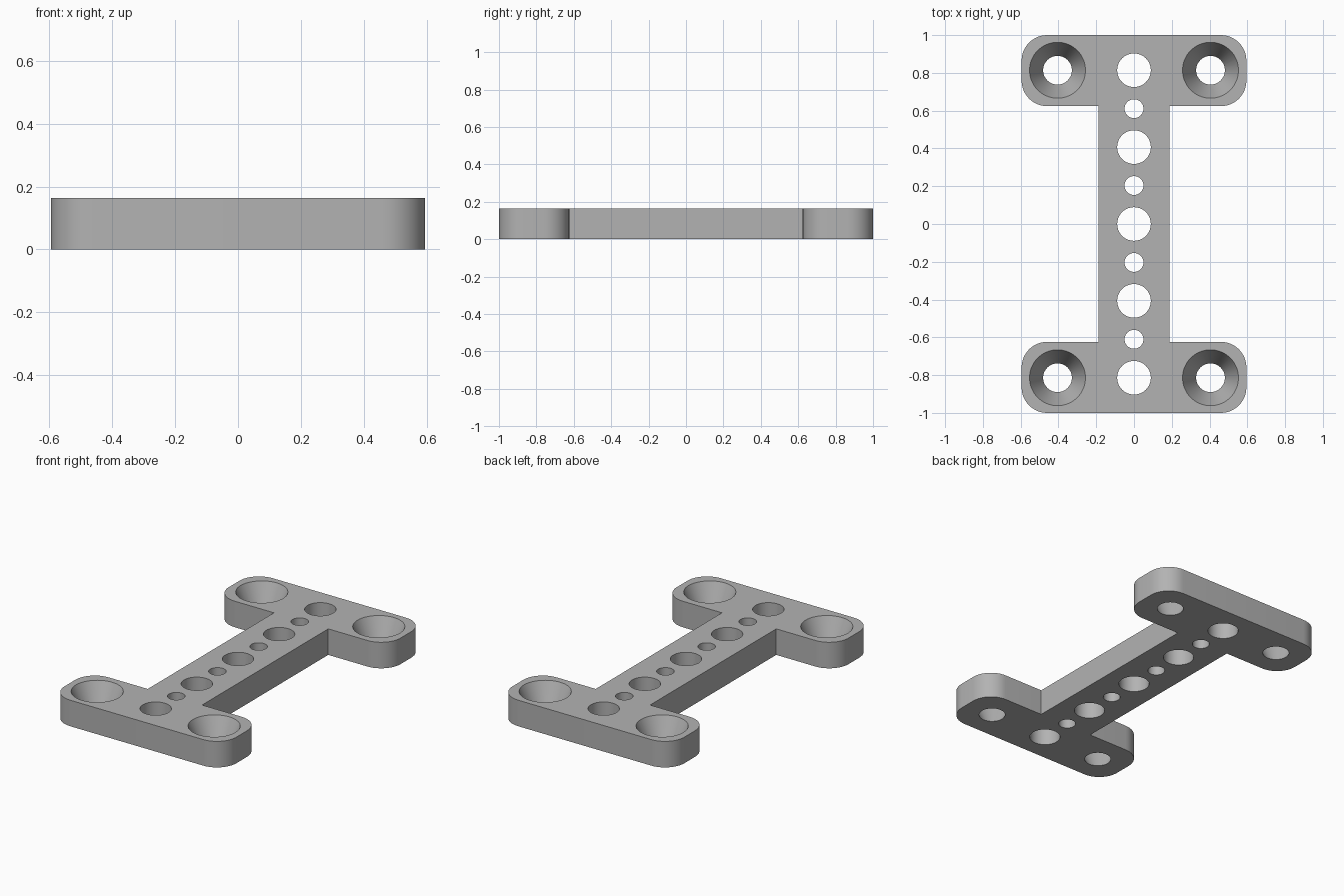
import bpy, bmesh, math
from mathutils import Matrix, Vector

if "Cube" in bpy.data.objects:
    bpy.data.objects.remove(bpy.data.objects["Cube"], do_unlink=True)

THICK = 0.163          # plate thickness
HALF_W, HALF_L = 0.595, 1.0
WEB, SHOULDER = 0.188, 0.624
CORNER = 0.135         # flange corner radius
PITCH = 0.2035         # spacing of the hole row

grey = bpy.data.materials.new("plain_grey")
grey.use_nodes = True
colour = (0.45, 0.45, 0.45, 1)
grey.diffuse_color = colour
grey.node_tree.nodes["Principled BSDF"].inputs["Base Color"].default_value = colour


def arc(cx, cy, start, steps=12):
    """Quarter circle, counter-clockwise from the start angle."""
    angles = [start + math.pi / 2 * i / steps for i in range(steps + 1)]
    return [(cx + CORNER * math.cos(a), cy + CORNER * math.sin(a)) for a in angles]


def make_object(name, bm):
    bmesh.ops.recalc_face_normals(bm, faces=bm.faces)
    mesh = bpy.data.meshes.new(name)
    bm.to_mesh(mesh)
    bm.free()
    mesh.materials.append(grey)
    obj = bpy.data.objects.new(name, mesh)
    bpy.context.collection.objects.link(obj)
    return obj


# I-shaped plate: half outline of the back flange, turned round for the front one
x = HALF_W - CORNER
half = [(WEB, SHOULDER)]
half += arc(x, SHOULDER + CORNER, -math.pi / 2)
half += arc(x, HALF_L - CORNER, 0)
half += arc(-x, HALF_L - CORNER, math.pi / 2)
half += arc(-x, SHOULDER + CORNER, math.pi)
half += [(-WEB, SHOULDER)]
outline = half + [(-px, -py) for px, py in half]

bm = bmesh.new()
base = bm.faces.new([bm.verts.new((px, py, 0)) for px, py in outline])
top = bmesh.ops.extrude_face_region(bm, geom=[base])["geom"]
bmesh.ops.translate(bm, vec=Vector((0, 0, THICK)),
                    verts=[v for v in top if isinstance(v, bmesh.types.BMVert)])
plate = make_object("mounting_plate", bm)

# Hole cutters, continued past both faces of the plate
bm = bmesh.new()


def cut_hole(cx, cy, r_bottom, r_top):
    over = 0.1
    slope = (r_top - r_bottom) / THICK * over
    bmesh.ops.create_cone(bm, cap_ends=True, segments=64,
                          radius1=r_bottom - slope, radius2=r_top + slope,
                          depth=THICK + 2 * over,
                          matrix=Matrix.Translation((cx, cy, THICK / 2)))


# Row of alternating large and small holes
for i in range(-4, 5):
    r = 0.05 if i % 2 else 0.089
    cut_hole(0, i * PITCH, r, r)

# Tapered screw holes in the four corners
for sx in (-1, 1):
    for sy in (-1, 1):
        cut_hole(sx * 0.405, sy * 4 * PITCH, 0.076, 0.148)

cutter = make_object("hole_cutters", bm)
cutter.hide_render = True

cut = plate.modifiers.new("holes", 'BOOLEAN')
cut.operation = 'DIFFERENCE'
cut.solver = 'EXACT'
cut.object = cutter

for o in bpy.context.selected_objects:
    o.select_set(False)
bpy.context.view_layer.objects.active = plate
plate.select_set(True)
bpy.ops.object.modifier_apply(modifier=cut.name)
bpy.data.objects.remove(cutter, do_unlink=True)
bpy.ops.object.shade_smooth_by_angle(angle=math.radians(30))
